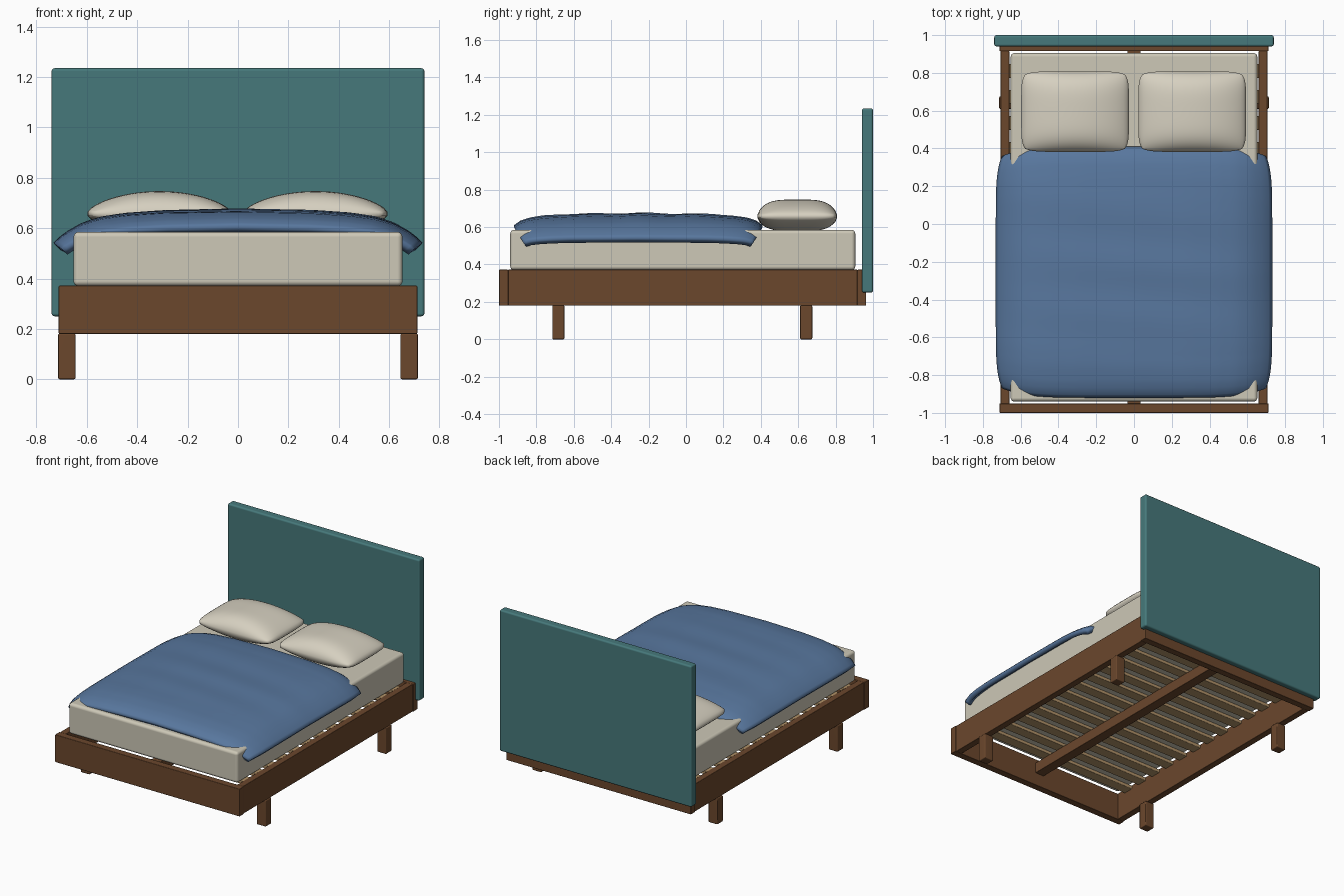
import bpy, bmesh, math

if "Cube" in bpy.data.objects:
    bpy.data.objects.remove(bpy.data.objects["Cube"])

def material(name, r, g, b):
    lin = [((c / 255 + 0.055) / 1.055) ** 2.4 for c in (r, g, b)]
    m = bpy.data.materials.new(name)
    m.diffuse_color = (*lin, 1)
    m.use_nodes = True
    m.node_tree.nodes["Principled BSDF"].inputs["Base Color"].default_value = m.diffuse_color
    return m

WOOD = material("brown wood", 107, 71, 44)
SLAT = material("light slat wood", 176, 146, 104)
TEAL = material("teal fabric", 70, 121, 123)
CREAM = material("cream mattress", 205, 200, 183)
LINEN = material("pale pillow linen", 214, 208, 192)
BLUE = material("blue blanket", 88, 119, 158)

def add_object(name, bm, mat, angle=40):
    bmesh.ops.recalc_face_normals(bm, faces=bm.faces)
    me = bpy.data.meshes.new(name)
    bm.to_mesh(me)
    bm.free()
    ob = bpy.data.objects.new(name, me)
    bpy.context.collection.objects.link(ob)
    me.materials.append(mat)
    bpy.context.view_layer.objects.active = ob
    for o in bpy.context.selected_objects:
        o.select_set(False)
    ob.select_set(True)
    bpy.ops.object.shade_smooth_by_angle(angle=math.radians(angle))
    return ob

def box(name, x, y, z, mat, bevel=0.004, seg=2):
    bm = bmesh.new()
    bmesh.ops.create_cube(bm, size=1)
    for v in bm.verts:
        for i, (a, b) in enumerate((x, y, z)):
            v.co[i] = (a + b) / 2 + v.co[i] * (b - a)
    bmesh.ops.bevel(bm, geom=bm.edges[:], offset=bevel, segments=seg,
                    profile=0.5, affect='EDGES')
    ob = add_object(name, bm, mat, 60)
    # Keep the broad faces flat-shaded, with only the bevels rounded
    weighted = ob.modifiers.new("flat faces", 'WEIGHTED_NORMAL')
    weighted.weight = 100
    return ob

def grid(bm, nu, nv, f):
    """Grid of quads from f(u, v), u and v in -1..1, denser toward the edges."""
    s = lambda i, n: 0.5 * (2 * i / n - 1) + 0.5 * math.sin((i / n - 0.5) * math.pi)
    vs = [[bm.verts.new(f(s(i, nu), s(j, nv))) for j in range(nv + 1)] for i in range(nu + 1)]
    for i in range(nu):
        for j in range(nv):
            bm.faces.new((vs[i][j], vs[i + 1][j], vs[i + 1][j + 1], vs[i][j + 1]))
    return vs

def lerp(pts, t):
    """Interpolate through profile points."""
    for (a, p), (b, q) in zip(pts, pts[1:]):
        if t <= b:
            return p + (q - p) * (t - a) / (b - a)
    return pts[-1][1]

# Headboard
box("headboard", (-0.74, 0.74), (0.94, 1.0), (0.25, 1.235), TEAL, 0.012, 3)

# Frame rails
box("front_rail", (-0.712, 0.712), (-1.0, -0.95), (0.18, 0.372), WOOD)
box("back_rail", (-0.712, 0.712), (0.915, 0.963), (0.18, 0.372), WOOD)
for side, s in (("left", -1), ("right", 1)):
    xr = sorted((s * 0.66, s * 0.707))
    box(side + "_rail", xr, (-0.952, 0.917), (0.18, 0.372), WOOD)
    # Legs
    xl = sorted((s * 0.645, s * 0.714))
    box(side + "_front_leg", xl, (-0.715, -0.65), (0, 0.182), WOOD, 0.006)
    box(side + "_back_leg", xl, (0.61, 0.675), (0, 0.182), WOOD, 0.006)

# Centre beam and slats
box("centre_beam", (-0.035, 0.035), (-0.955, 0.92), (0.27, 0.345), WOOD)
for k in range(13):
    y = -0.845 + k * 0.138
    box(f"slat_{k + 1}", (-0.67, 0.67), (y - 0.037, y + 0.037), (0.345, 0.369), SLAT, 0.003, 1)

# Mattress
box("mattress", (-0.653, 0.653), (-0.94, 0.905), (0.37, 0.585), CREAM, 0.02, 4)

# Pillows: two domed sheets joined by a narrow side band
def pillow(name, cx):
    def half(sign, edge, dome):
        def f(u, v):
            x = cx + 0.285 * u * (1 - 0.075 * abs(v) ** 7)
            y = 0.595 + 0.213 * v * (1 - 0.075 * abs(u) ** 7)
            h = (1 - u * u) ** 0.7 * (1 - v ** 4) ** 0.7
            return (x, y, 0.657 + sign * (edge + dome * h))
        return f
    bm = bmesh.new()
    n = 24
    a = grid(bm, n, n, half(1, 0.008, 0.082))
    b = grid(bm, n, n, half(-1, 0.008, 0.07))
    ring = [(i, 0) for i in range(n)] + [(n, j) for j in range(n)] + \
           [(i, n) for i in range(n, 0, -1)] + [(0, j) for j in range(n, 0, -1)]
    for (i, j), (k, l) in zip(ring, ring[1:] + ring[:1]):
        bm.faces.new((a[i][j], a[k][l], b[k][l], b[i][j]))
    add_object(name, bm, LINEN, 80)

pillow("left_pillow", -0.312)
pillow("right_pillow", 0.308)

# Blanket: draped sheet falling over both sides, thickened downward
ACROSS = [(0, 0.676), (0.3, 0.670), (0.45, 0.660), (0.55, 0.645), (0.62, 0.622),
          (0.68, 0.588), (0.71, 0.565), (0.732, 0.543)]
ALONG = [(0, 0), (0.6, 0.006), (0.75, 0.013), (0.88, 0.026), (0.95, 0.042), (1, 0.066)]

def drape(u, v):
    x = 0.732 * u * (1 - 0.045 * v ** 8)
    y = -0.255 + 0.665 * v * (1 - 0.075 * u ** 6)
    z = lerp(ACROSS, abs(0.732 * u)) - lerp(ALONG, abs(v)) * (1 - 0.6 * u ** 6)
    z += 0.003 * math.sin(22 * y + 2 * x) * (1 - v * v) * (1 - u * u)
    return (x, y, z)

bm = bmesh.new()
grid(bm, 44, 44, drape)
blanket = add_object("blanket", bm, BLUE, 60)
if blanket.data.polygons[0].normal.z < 0:
    blanket.data.flip_normals()
thick = blanket.modifiers.new("thickness", 'SOLIDIFY')
thick.thickness = 0.035
thick.offset = -1
